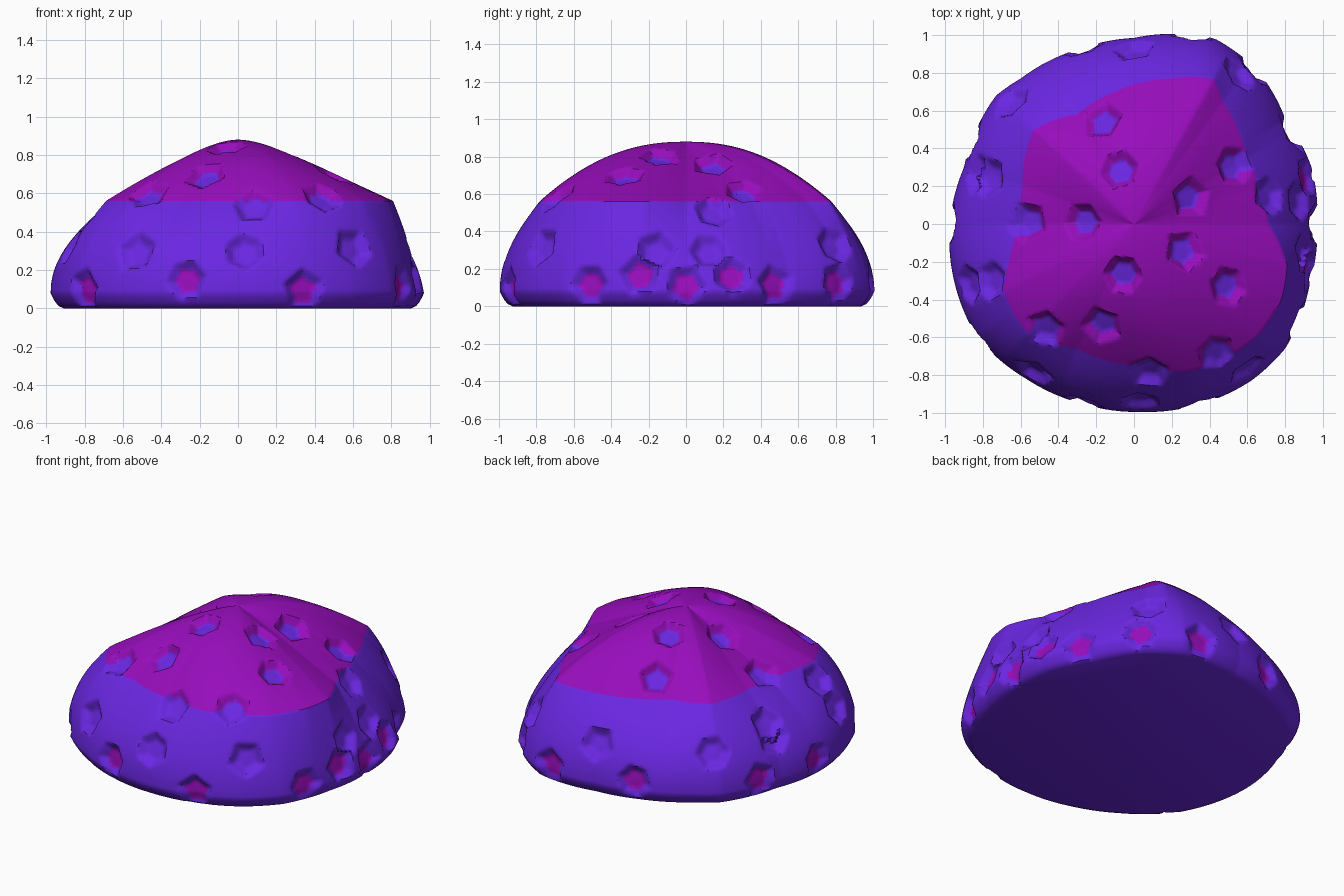
import bpy, bmesh, math
from mathutils import Vector

if "Cube" in bpy.data.objects:
    bpy.data.objects.remove(bpy.data.objects["Cube"])

def material(name, rgb):
    m = bpy.data.materials.new(name)
    m.diffuse_color = (*rgb, 1)
    m.use_nodes = True
    m.node_tree.nodes["Principled BSDF"].inputs["Base Color"].default_value = m.diffuse_color
    return m

violet = material("violet", (0.145, 0.02, 0.76))
magenta = material("magenta", (0.31, 0.004, 0.50))

# Plan outlines: widest outline near the ground, and the colour line at z = 0.56
BASE = [(.97, 0), (.94, .3), (.8, .56), (.65, .82), (.43, .98), (.33, 1), (0, .985),
        (-.28, .93), (-.6, .77), (-.73, .68), (-.9, .3), (-.975, 0), (-.94, -.35),
        (-.83, -.6), (-.57, -.82), (-.28, -.95), (.03, -.995), (.33, -.96),
        (.62, -.83), (.8, -.66), (.93, -.32)]
LINE = [(.71, 0), (.66, .2), (.6, .35), (.55, .5), (.47, .65), (.42, .77), (.2, .77),
        (-.1, .7), (-.3, .58), (-.53, .5), (-.59, .2), (-.6, 0), (-.66, -.2),
        (-.69, -.36), (-.56, -.58), (-.3, -.66), (0, -.75), (.3, -.78), (.65, -.6),
        (.78, -.4), (.81, -.22)]
Z0, Z1, TOP = 0.08, 0.56, 0.88
TAU = math.tau

def polar(points):
    return sorted((math.atan2(y, x) % TAU, math.hypot(x, y)) for x, y in points)

BASE, LINE = polar(BASE), polar(LINE)

def radius(table, a):
    a %= TAU
    ext = [(table[-1][0] - TAU, table[-1][1])] + table + [(table[0][0] + TAU, table[0][1])]
    for (a0, r0), (a1, r1) in zip(ext, ext[1:]):
        if a0 <= a <= a1:
            return r0 + (r1 - r0) * (a - a0) / (a1 - a0)

def bulge(a):
    return 2.1 - 0.7 * max(0, math.cos(a))

def surface(a, s):
    """s 0..1 foot, 1..2 flank, 2..3 crown"""
    rb, rl = radius(BASE, a), radius(LINE, a)
    if s <= 1:
        r, z = rb * (0.93 + 0.07 * math.sqrt(max(s, 0))), Z0 * s
    elif s <= 2:
        t = s - 1
        r, z = rb - (rb - rl) * t ** bulge(a), Z0 + (Z1 - Z0) * t
    else:
        t = max(3 - s, 0)
        p = 1.1 + 1.2 * math.sin(a) ** 2
        r, z = rl * t, Z1 + (TOP - Z1) * (1 - t ** p)
    return Vector((r * math.cos(a), r * math.sin(a), z))

def normal(a, s):
    s = min(max(s, 0.05), 2.98)
    du = surface(a + .03, s) - surface(a - .03, s)
    dv = surface(a, s + .03) - surface(a, s - .03)
    return du.cross(dv).normalized()

# Craters: crown ones by x, y; flank ones by angle, height
crown = [(-.17, .55), (-.08, .29), (-.56, .01), (-.27, .01), (.3, .14), (.53, .31),
         (.27, -.14), (-.06, -.27), (-.17, -.54), (.5, -.33), (-.47, -.56),
         (.44, -.69), (.08, -.79), (.72, .15), (-.77, .25), (-.76, -.3)]
flank = [(0, .12), (15, .17), (30, .12), (52, .13), (73, .12), (106, .14), (153, .12),
         (180, .12), (217, .1), (254, .15), (290, .1), (329, .12), (345, .17),
         (8, .3), (350, .3), (55, .33), (90, .32), (135, .33), (162, .33),
         (200, .32), (236, .3), (272, .3), (308, .32)]
places = []
for x, y in crown:
    a, r = math.atan2(y, x), math.hypot(x, y)
    rb, rl = radius(BASE, a), radius(LINE, a)
    if r <= rl:
        places.append((a, 3 - r / rl))
    else:
        places.append((a, 1 + ((rb - r) / (rb - rl)) ** (1 / bulge(a))))
for deg, z in flank:
    places.append((math.radians(deg), 1 + (z - Z0) / (Z1 - Z0)))

craters = []
for i, (a, s) in enumerate(places):
    c, n = surface(a, s), normal(a, s)
    u = n.orthogonal().normalized()
    v = n.cross(u)
    sides = 5 + i % 2
    dirs = [u * math.cos(TAU * k / sides + i) + v * math.sin(TAU * k / sides + i)
            for k in range(sides)]
    craters.append((c, n, dirs))

RIM, FLOOR, DEPTH = 0.095, 0.052, 0.045

def dent(p):
    """push a point into the nearest crater; returns the point and if it is floor"""
    for c, n, dirs in craters:
        d = p - c
        if d.length_squared < 0.02:
            m = max(d.dot(k) for k in dirs)
            if m < RIM:
                t = min(1, (RIM - m) / (RIM - FLOOR))
                return p - n * DEPTH * t ** 0.8
    return p

def is_floor(p):
    return any((p - c).length_squared < 0.012 and max((p - c).dot(k) for k in dirs) < 0.06
               for c, n, dirs in craters)

# Rock dome: rings from the foot up to the peak
SEG = 360
levels = [0, .15, .4, .7] + [1 + i / 34 for i in range(34)] + [2 + i / 50 for i in range(50)]
bm = bmesh.new()
rings, bases = [], []
for s in levels:
    pts = [surface(TAU * k / SEG, s) for k in range(SEG)]
    bases.append(pts)
    ring = []
    for p in pts:
        q = dent(p)
        q.z = max(q.z, 0) if s else 0
        ring.append(bm.verts.new(q))
    rings.append(ring)

def paint(face, mid):
    upper = face.calc_center_median().z > Z1
    if is_floor(mid):
        upper = mid.z < 0.24          # low crater floors are magenta, the rest violet
    face.material_index = int(upper)
    face.smooth = True

for i in range(len(rings) - 1):
    for k in range(SEG):
        j = (k + 1) % SEG
        f = bm.faces.new((rings[i][k], rings[i][j], rings[i + 1][j], rings[i + 1][k]))
        paint(f, (bases[i][k] + bases[i][j] + bases[i + 1][j] + bases[i + 1][k]) / 4)
peak = bm.verts.new((0, 0, TOP))
for k in range(SEG):
    f = bm.faces.new((rings[-1][k], rings[-1][(k + 1) % SEG], peak))
    f.material_index, f.smooth = 1, True
bm.faces.new(list(reversed(rings[0])))      # flat underside

mesh = bpy.data.meshes.new("cratered_rock")
bm.to_mesh(mesh)
bm.free()
mesh.materials.append(violet)
mesh.materials.append(magenta)
rock = bpy.data.objects.new("cratered_rock", mesh)
bpy.context.collection.objects.link(rock)
bpy.context.view_layer.objects.active = rock
rock.select_set(True)
bpy.ops.object.shade_smooth_by_angle(angle=math.radians(40))
